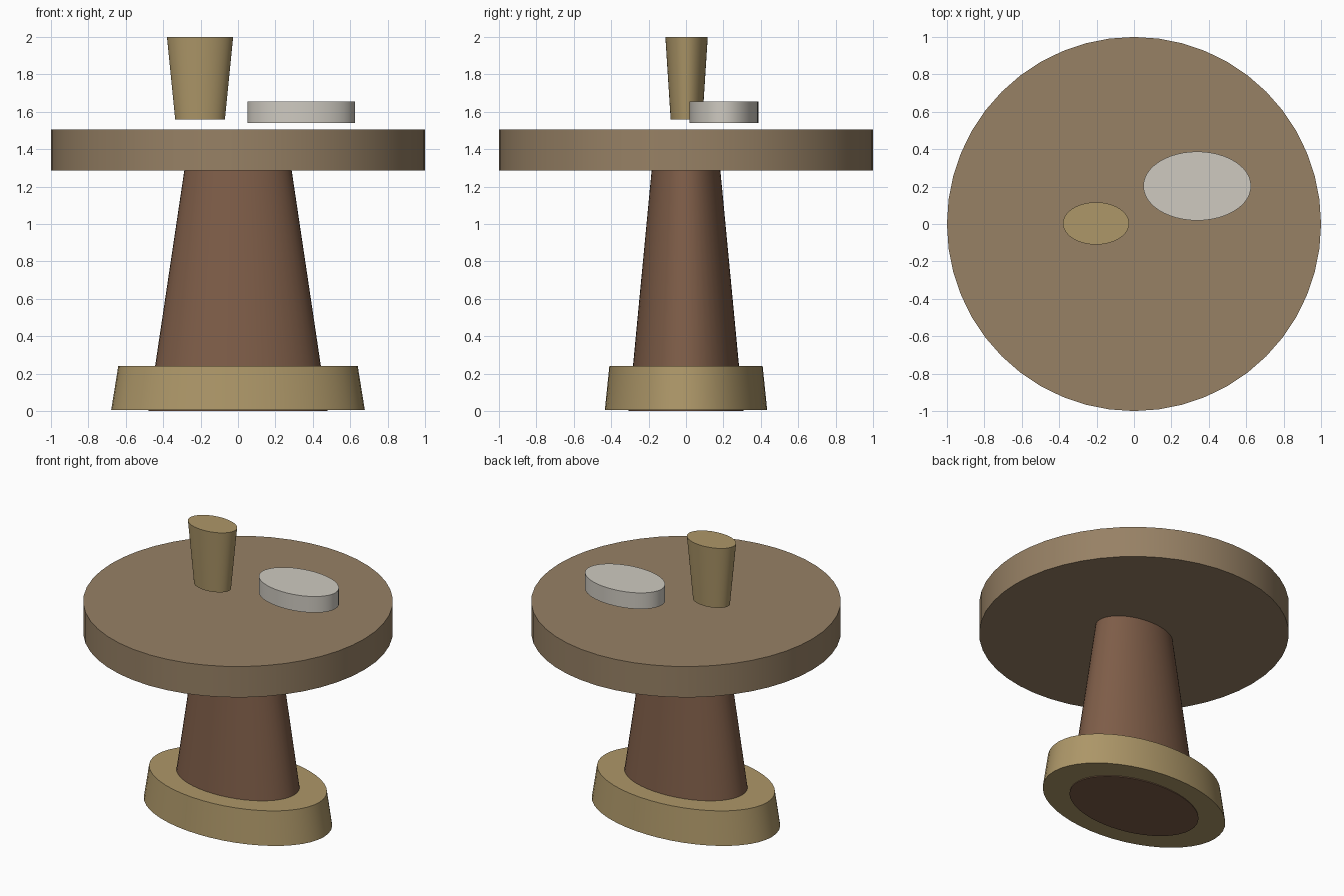
import bpy

if "Cube" in bpy.data.objects:
    bpy.data.objects.remove(bpy.data.objects["Cube"])


def material(name, rgb):
    m = bpy.data.materials.new(name)
    m.diffuse_color = (*rgb, 1)
    m.use_nodes = True
    m.node_tree.nodes["Principled BSDF"].inputs["Base Color"].default_value = m.diffuse_color
    return m


wood = material("wood", (0.31, 0.22, 0.13))
dark_wood = material("dark_wood", (0.21, 0.11, 0.065))
brass = material("brass", (0.42, 0.31, 0.14))
pale = material("pale", (0.62, 0.59, 0.53))


def oval(name, mat, z0, z1, bottom, top, ratio=1.0, x=0.0, y=0.0, sides=48):
    """Capped, tapered oval drum; bottom/top are x radii, ratio is y/x."""
    bpy.ops.mesh.primitive_cone_add(vertices=sides, radius1=bottom, radius2=top,
                                    depth=z1 - z0, location=(x, y, (z0 + z1) / 2))
    ob = bpy.context.object
    ob.name = name
    ob.scale.y = ratio
    bpy.ops.object.transform_apply(location=False, rotation=False, scale=True)
    ob.data.materials.append(mat)
    bpy.ops.object.shade_smooth_by_angle(angle=0.5)
    return ob


# Foot and tapered column (column reaches just below the foot)
oval("foot", brass, 0.006, 0.242, 0.678, 0.64, 0.64)
oval("column", dark_wood, 0.0, 1.30, 0.479, 0.285, 0.64)

# Round table top
oval("table_top", wood, 1.285, 1.505, 1.0, 1.0)

# Items hovering just above the top
oval("dish", pale, 1.54, 1.655, 0.288, 0.288, 0.64, 0.338, 0.203)
oval("cup", brass, 1.56, 2.0, 0.133, 0.177, 0.64, -0.203, 0.003)
